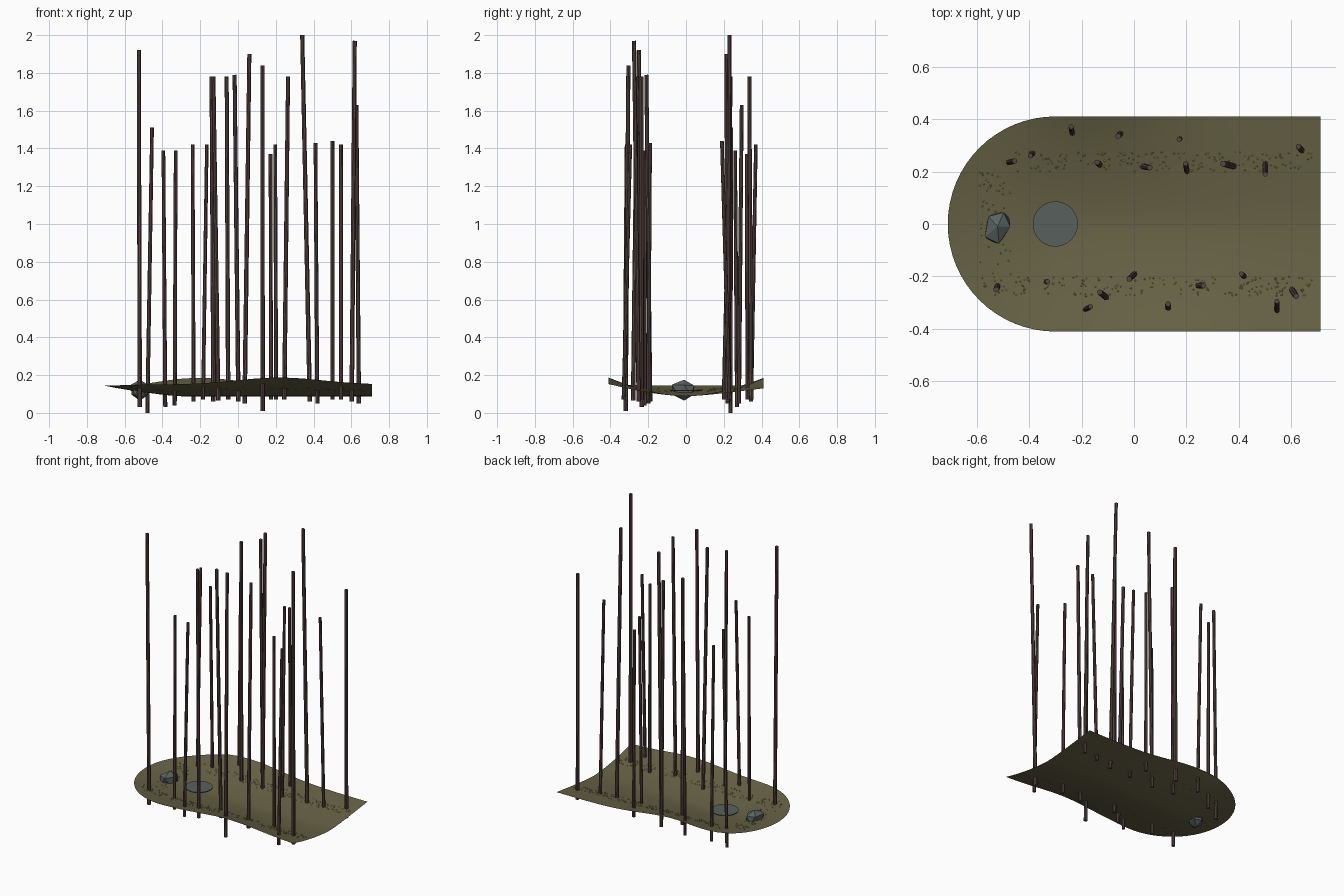
import bpy, bmesh, math, random
from mathutils import Vector, Matrix

if "Cube" in bpy.data.objects:
    bpy.data.objects.remove(bpy.data.objects["Cube"])

random.seed(4)
R = 0.41          # half width of the glade
CX = -0.30        # centre of its rounded end


def material(name, rgb):
    m = bpy.data.materials.new(name)
    m.diffuse_color = (*rgb, 1)
    m.use_nodes = True
    m.node_tree.nodes["Principled BSDF"].inputs["Base Color"].default_value = m.diffuse_color
    return m


MOSS = material("moss", (0.135, 0.123, 0.06))
BARK = material("bark", (0.098, 0.06, 0.055))
STONE = material("stone", (0.10, 0.125, 0.118))
WATER = material("water", (0.098, 0.118, 0.11))
YELLOW = material("yellow petals", (0.62, 0.53, 0.03))
PALE = material("pale petals", (0.55, 0.50, 0.56))


def finish(bm, name, mats, smooth=False):
    me = bpy.data.meshes.new(name)
    bmesh.ops.recalc_face_normals(bm, faces=bm.faces)
    bm.to_mesh(me)
    bm.free()
    for m in mats:
        me.materials.append(m)
    for p in me.polygons:
        p.use_smooth = smooth
    ob = bpy.data.objects.new(name, me)
    bpy.context.collection.objects.link(ob)
    return ob


def ground_z(x, y):
    """Shallow valley whose two rims undulate."""
    d = math.hypot(min(x - CX, 0), y) / R
    t = (y / R + 1) / 2
    back = 0.13 + 0.055 * math.exp(-((x + 0.2) / 0.35) ** 2)
    front = 0.15 + 0.037 * math.exp(-((x - 0.22) / 0.32) ** 2)
    rim = front + (back - front) * t
    if x < CX:
        rim += (0.145 - rim) * ((CX - x) / R) ** 2
    return 0.088 + (rim - 0.088) * d ** 1.5


# Ground sheet: straight sides, round left end
bm = bmesh.new()
stations = [CX - R * math.cos(math.pi / 2 * i / 16) for i in range(16)]
stations += [CX + (0.71 - CX) * i / 24 for i in range(25)]
N = 20
rows = []
for x in stations:
    w = math.sqrt(max(0, R * R - min(x - CX, 0) ** 2))
    rows.append([bm.verts.new((x, w * (2 * j / N - 1), ground_z(x, w * (2 * j / N - 1))))
                 for j in range(N + 1)])
for a, b in zip(rows, rows[1:]):
    for j in range(N):
        bm.faces.new((a[j], b[j], b[j + 1], a[j + 1]))
bmesh.ops.remove_doubles(bm, verts=bm.verts, dist=0.0005)
ground = finish(bm, "ground", [MOSS], True)
if ground.data.polygons[len(ground.data.polygons) // 2].normal.z < 0:
    ground.data.flip_normals()

# Pond
bm = bmesh.new()
bmesh.ops.create_cone(bm, cap_ends=True, segments=40, radius1=0.086, radius2=0.086, depth=0.006,
                      matrix=Matrix.Translation((CX, 0, 0.119)))
finish(bm, "pond", [WATER])

# Boulder: faceted lump
bm = bmesh.new()
bmesh.ops.create_icosphere(bm, subdivisions=1, radius=1)
for v in bm.verts:
    v.co *= random.uniform(0.85, 1.12)
    x, y, z = v.co
    v.co = (-0.52 + 0.054 * x + 0.012 * y, -0.01 + 0.07 * y, 0.12 + 0.06 * z)
finish(bm, "boulder", [STONE])

# Trunks: base x, base y, top x, top y, base z, top z
TRUNKS = [
    (-0.52, -0.235, -0.525, -0.25, 0.03, 1.92), (-0.48, 0.235, -0.455, 0.24, 0.00, 1.51),
    (-0.385, 0.27, -0.395, 0.26, 0.03, 1.39), (-0.335, -0.22, -0.33, -0.22, 0.04, 1.39),
    (-0.235, 0.345, -0.24, 0.37, 0.06, 1.42), (-0.185, -0.325, -0.165, -0.315, 0.07, 1.42),
    (-0.13, 0.225, -0.14, 0.235, 0.06, 1.78), (-0.105, -0.28, -0.13, -0.26, 0.065, 1.78),
    (-0.052, 0.345, -0.06, 0.335, 0.07, 1.78), (0.002, -0.19, -0.018, -0.21, 0.06, 1.79),
    (0.035, 0.22, 0.06, 0.215, 0.05, 1.90), (0.13, -0.32, 0.13, -0.305, 0.01, 1.84),
    (0.175, 0.325, 0.172, 0.322, 0.07, 1.37), (0.202, 0.20, 0.197, 0.23, 0.07, 1.42),
    (0.245, -0.235, 0.265, -0.235, 0.07, 1.78), (0.38, 0.22, 0.34, 0.23, 0.06, 2.00),
    (0.42, -0.20, 0.41, -0.19, 0.05, 1.43), (0.50, 0.23, 0.50, 0.19, 0.07, 1.44),
    (0.545, -0.33, 0.545, -0.295, 0.07, 1.42), (0.602, -0.25, 0.618, -0.275, 0.06, 1.97),
    (0.64, 0.28, 0.627, 0.295, 0.05, 1.63)]
for i, (bx, by, tx, ty, bz, tz) in enumerate(TRUNKS):
    base, top = Vector((bx, by, bz)), Vector((tx, ty, tz))
    axis = top - base
    r = 0.0065 + 0.003 * tz
    bm = bmesh.new()
    turn = axis.to_track_quat('Z', 'Y').to_matrix().to_4x4()
    bmesh.ops.create_cone(bm, cap_ends=True, segments=8, radius1=r, radius2=r * 0.9,
                          depth=axis.length,
                          matrix=Matrix.Translation((base + top) / 2) @ turn)
    bm.transform(Matrix.Scale(1, 4))
    finish(bm, f"trunk_{i + 1}", [BARK])


# Flowers: tiny octahedra in a band along both banks and the round end
def flowers(name, mat, spots):
    bm = bmesh.new()
    for x, y in spots:
        s = random.uniform(0.0025, 0.0042)
        c = Vector((x, y, ground_z(x, y) + s * 0.6))
        ring = [bm.verts.new(c + Vector((s * math.cos(a), s * math.sin(a), 0)))
                for a in (0, math.pi / 2, math.pi, 3 * math.pi / 2)]
        for end in (s, -s):
            tip = bm.verts.new(c + Vector((0, 0, end)))
            for k in range(4):
                bm.faces.new((ring[k], ring[(k + 1) % 4], tip))
    finish(bm, name, [mat])


def band():
    spots = [(random.uniform(-0.47, 0.68), side * random.uniform(0.2, 0.275))
             for side in (-1, 1) for _ in range(105)]
    spots += [(random.uniform(-0.59, -0.47), random.uniform(-0.27, 0.2)) for _ in range(40)]
    return spots


flowers("yellow_flowers", YELLOW, band())
flowers("pale_flowers", PALE, band()[::2])
